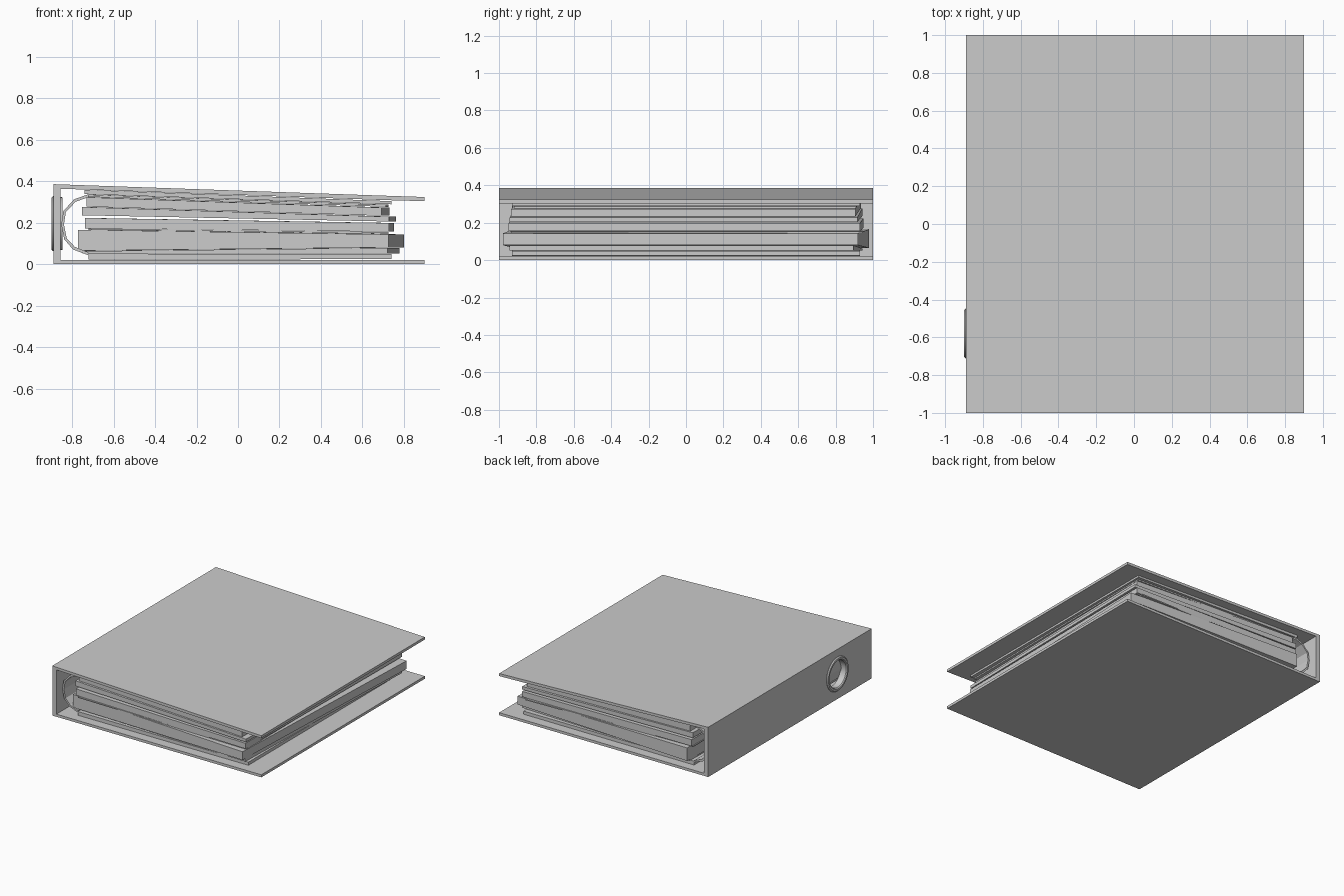
import bpy, bmesh, math
from mathutils import Matrix, Vector

if "Cube" in bpy.data.objects:
    bpy.data.objects.remove(bpy.data.objects["Cube"])


def finish(bm, name):
    bmesh.ops.recalc_face_normals(bm, faces=bm.faces)
    me = bpy.data.meshes.new(name)
    bm.to_mesh(me)
    bm.free()
    ob = bpy.data.objects.new(name, me)
    bpy.context.collection.objects.link(ob)
    return ob


def prism(name, profile, depth, turn=0.0, centre_x=0.0):
    """Extrude an (x, z) profile along y, then turn it about z."""
    bm = bmesh.new()
    face = bm.faces.new([bm.verts.new((x, -depth / 2, z)) for x, z in profile])
    ext = bmesh.ops.extrude_face_region(bm, geom=[face])
    moved = [v for v in ext["geom"] if isinstance(v, bmesh.types.BMVert)]
    bmesh.ops.translate(bm, verts=moved, vec=(0, depth, 0))
    bmesh.ops.rotate(bm, verts=bm.verts, cent=(centre_x, 0, 0),
                     matrix=Matrix.Rotation(math.radians(turn), 3, 'Z'))
    return finish(bm, name)


# Binder cover: base board, spine and sloping top board
cover = prism("binder_cover", [
    (-0.89, 0), (0.9, 0), (0.9, 0.02), (-0.855, 0.02), (-0.855, 0.363),
    (0.72, 0.308), (0.9, 0.303), (0.9, 0.323), (0.72, 0.329), (-0.89, 0.385)], 2.0)

# Finger hole through the spine
HOLE = Vector((-0.87, -0.58, 0.195))
to_x = Matrix.Rotation(math.pi / 2, 4, 'Y')
bm = bmesh.new()
bmesh.ops.create_cone(bm, cap_ends=True, segments=32, radius1=0.115, radius2=0.115,
                      depth=0.12, matrix=Matrix.Translation(HOLE) @ to_x)
cutter = finish(bm, "hole_cutter")
cutter.hide_render = True
cutter.hide_viewport = True
cut = cover.modifiers.new("finger_hole", 'BOOLEAN')
cut.operation = 'DIFFERENCE'
cut.solver = 'EXACT'
cut.object = cutter

# Metal rim lining the finger hole, lathed about the x axis
section = [(-0.845, 0.103), (-0.893, 0.103), (-0.9, 0.11), (-0.9, 0.124),
           (-0.892, 0.132), (-0.885, 0.132), (-0.885, 0.115), (-0.86, 0.115),
           (-0.86, 0.13), (-0.845, 0.126)]
bm = bmesh.new()
loops = []
for i in range(32):
    a = 2 * math.pi * i / 32
    loops.append([bm.verts.new((x, HOLE.y + r * math.cos(a), HOLE.z + r * math.sin(a)))
                  for x, r in section])
n = len(section)
for i in range(32):
    p, q = loops[i], loops[(i + 1) % 32]
    for j in range(n):
        k = (j + 1) % n
        bm.faces.new((p[j], p[k], q[k], q[j]))
rim = finish(bm, "finger_hole_rim")
for poly in rim.data.polygons:
    poly.use_smooth = True
rim.data.set_sharp_from_angle(angle=math.radians(30))

# Folder sheet curling around the papers at the spine side
outer = [(-0.72, 0.337), (-0.79, 0.312), (-0.842, 0.255), (-0.852, 0.19),
         (-0.838, 0.12), (-0.795, 0.07), (-0.72, 0.042)]
inner = [(-0.72, 0.323), (-0.783, 0.3), (-0.83, 0.25), (-0.839, 0.19),
         (-0.826, 0.125), (-0.787, 0.083), (-0.72, 0.056)]
prism("curled_folder_sheet", outer + inner[::-1], 1.86)

# Paper stacks: left x, right x, depth, turn, z bottom/top at left, z bottom/top at right
stacks = [
    (-0.72, 0.74, 1.86, 0.0, 0.021, 0.050, 0.024, 0.048),
    (-0.72, 0.75, 1.84, -1.8, 0.052, 0.062, 0.052, 0.078),
    (-0.733, 0.763, 1.90, -2.3, 0.064, 0.165, 0.080, 0.143),
    (-0.715, 0.72, 1.88, 0.4, 0.165, 0.172, 0.145, 0.154),
    (-0.725, 0.74, 1.88, -0.7, 0.172, 0.222, 0.156, 0.198),
    (-0.735, 0.745, 1.86, -1.0, 0.235, 0.275, 0.205, 0.228),
    (-0.71, 0.71, 1.84, -1.2, 0.277, 0.322, 0.233, 0.272),
    (-0.72, 0.72, 1.83, -0.4, 0.324, 0.335, 0.276, 0.286),
    (-0.74, 0.74, 1.86, 0.0, 0.337, 0.358, 0.288, 0.303),
]
for i, (xl, xr, depth, turn, l0, l1, r0, r1) in enumerate(stacks):
    prism(f"paper_stack_{i + 1}", [(xl, l0), (xr, r0), (xr, r1), (xl, l1)],
          depth, turn, (xl + xr) / 2)
